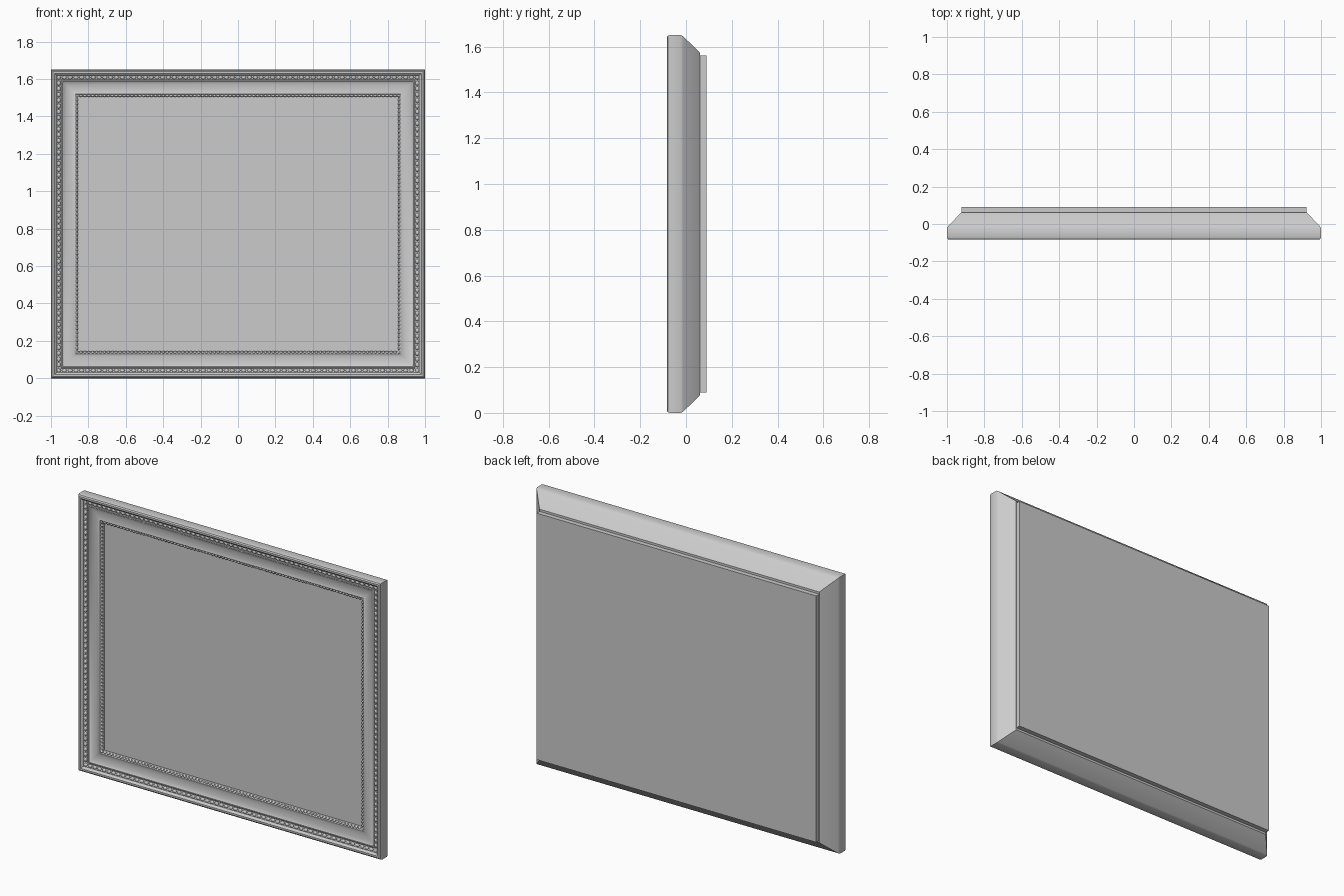
import bpy, bmesh
from mathutils import Matrix, Vector

if "Cube" in bpy.data.objects:
    bpy.data.objects.remove(bpy.data.objects["Cube"])

W, H = 2.0, 1.65


def corners(off):
    """Rectangle corners inset from the outer frame edge."""
    x = W / 2 - off
    return [(-x, off), (x, off), (x, H - off), (-x, H - off)]


def finish(name, bm, angle=None):
    bmesh.ops.recalc_face_normals(bm, faces=bm.faces)
    mesh = bpy.data.meshes.new(name)
    bm.to_mesh(mesh)
    bm.free()
    ob = bpy.data.objects.new(name, mesh)
    bpy.context.collection.objects.link(ob)
    if angle:
        bpy.ops.object.select_all(action='DESELECT')
        ob.select_set(True)
        bpy.context.view_layer.objects.active = ob
        bpy.ops.object.shade_smooth_by_angle(angle=angle)
    return ob


# Moulded frame: closed (inset, depth) profile swept round mitred corners
profile = [
    (0.100, 0.062), (0.077, 0.062), (0.072, 0.057),        # back ledge
    (0.006, -0.012), (0.0, -0.022), (0.0, -0.070),         # chamfer, outer side
    (0.003, -0.079), (0.010, -0.084), (0.020, -0.084),     # rounded rim
    (0.027, -0.079), (0.031, -0.072), (0.042, -0.067),     # bead channel
    (0.053, -0.064), (0.057, -0.067), (0.063, -0.067),     # small ridge
    (0.069, -0.062), (0.082, -0.057), (0.100, -0.055),     # shallow cove
    (0.118, -0.056), (0.124, -0.060), (0.130, -0.060),     # inner lip
    (0.135, -0.055), (0.145, -0.053), (0.145, -0.025),     # sight edge
]
bm = bmesh.new()
rings = [[bm.verts.new((x, y, z)) for x, z in corners(off)] for off, y in profile]
for a, b in zip(rings, rings[1:] + rings[:1]):
    for i in range(4):
        j = (i + 1) % 4
        bm.faces.new((a[i], a[j], b[j], b[i]))
finish("moulded_frame", bm, 0.6)


def bead_row(name, off, y, pitch, length, width, height):
    """Row of oval beads following the frame at a given inset."""
    bm = bmesh.new()
    pts = [Vector((x, y, z)) for x, z in corners(off)]
    for i in range(4):
        a, b = pts[i], pts[(i + 1) % 4]
        n = round((b - a).length / pitch)
        size = (length, height, width) if i % 2 == 0 else (width, height, length)
        for k in range(n):
            m = Matrix.Translation(a.lerp(b, k / n)) @ Matrix.Diagonal((*size, 1))
            bmesh.ops.create_icosphere(bm, subdivisions=2, radius=1, matrix=m)
    return finish(name, bm, 1.2)


# Carved bead borders
bead_row("outer_beads", 0.041, -0.067, 0.031, 0.013, 0.011, 0.008)
bead_row("inner_beads", 0.139, -0.053, 0.021, 0.009, 0.007, 0.006)

# Picture panel, seen through the opening and standing proud at the back
bm = bmesh.new()
m = Matrix.Translation((0, 0.026, H / 2)) @ Matrix.Diagonal((1.845, 0.128, 1.47, 1))
bmesh.ops.create_cube(bm, size=1, matrix=m)
finish("picture_panel", bm)
